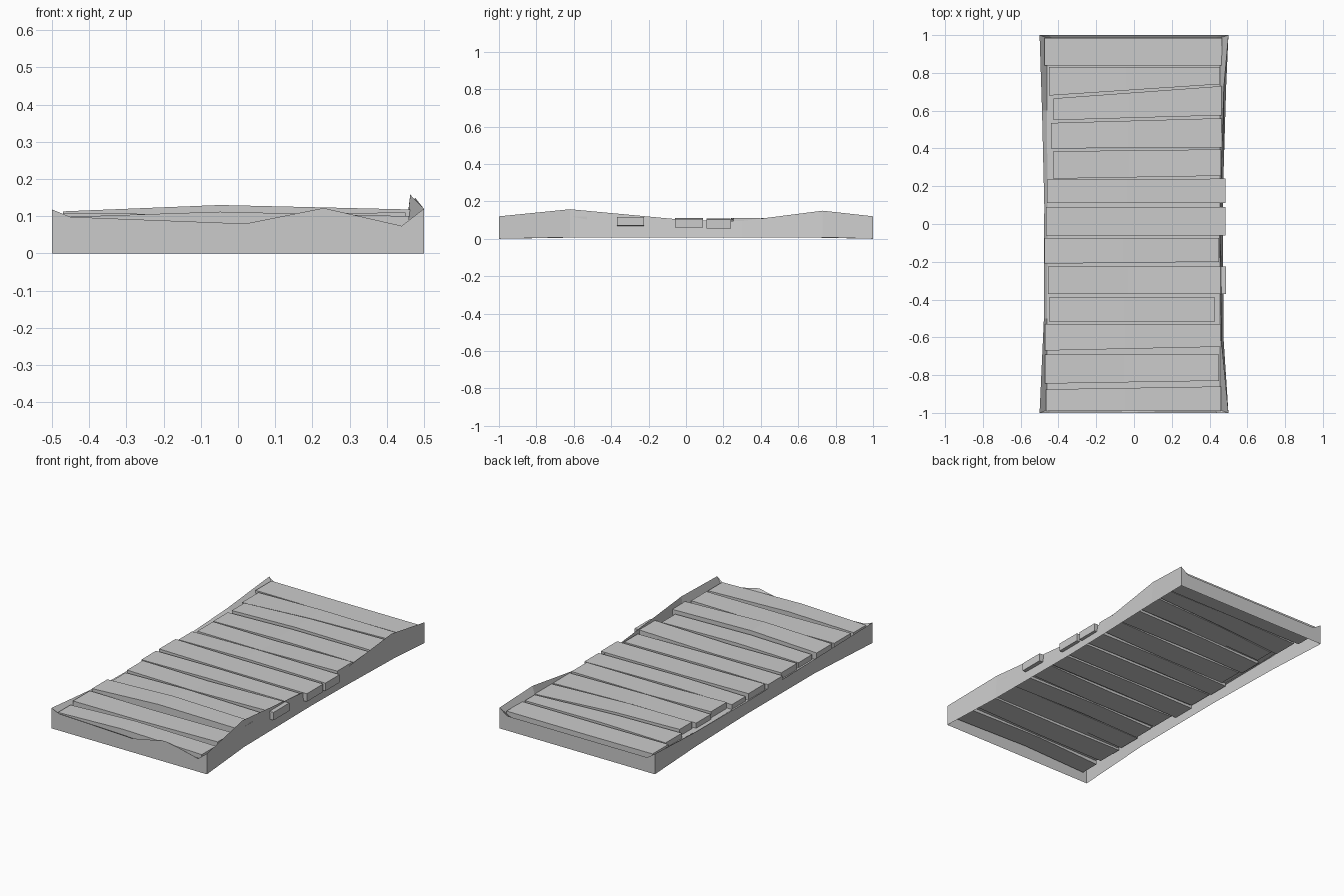
import bpy, bmesh


def make_object(name, bm):
    bmesh.ops.recalc_face_normals(bm, faces=bm.faces)
    mesh = bpy.data.meshes.new(name)
    bm.to_mesh(mesh)
    bm.free()
    obj = bpy.data.objects.new(name, mesh)
    bpy.context.collection.objects.link(obj)
    return obj


# Rim outline, counter-clockwise: x, y, height of the outer top edge
rim = [
    (-0.50, -1.0, .118), (-0.45, -1.0, .098), (0.02, -1.0, .080), (0.23, -1.0, .122), (0.44, -1.0, .074),
    (0.50, -1.0, .120), (0.475, -0.62, .158), (0.47, 0.0, .100), (0.475, 0.3, .095), (0.488, 0.73, .150),
    (0.50, 1.0, .120), (0.45, 1.0, .085), (-0.45, 1.0, .085),
    (-0.50, 1.0, .118), (-0.487, 0.6, .092), (-0.475, 0.1, .078), (-0.477, -0.5, .090),
]

# Open-bottomed frame: outer skirt, sloping rim and sunken deck
bm = bmesh.new()
bottom, top, inner = [], [], []
for x, y, z in rim:
    end = abs(y) == 1.0
    low = 0.0 if end else 0.008
    bottom.append(bm.verts.new((x, y, low)))
    top.append(bm.verts.new((x - (0.012 if x > 0.4 and not end else 0), y, z)))
    ix = max(-0.46, min(0.455, x * 0.965))
    inner.append(bm.verts.new((ix, max(-0.985, min(0.985, y)), 0.074)))
n = len(rim)
for a, b in ((bottom, top), (top, inner)):
    for i in range(n):
        j = (i + 1) % n
        bm.faces.new((a[i], a[j], b[j], b[i]))
deck = bm.faces.new(inner)
bmesh.ops.triangulate(bm, faces=[deck])
make_object("deck_frame", bm)


# Warped plank: y limits at each end, x limits, top heights left/middle/right
def plank(index, yl, yr, xs, tops, depth=0.046):
    bm = bmesh.new()
    rings = []
    for k, t in enumerate((0.0, 0.45, 1.0)):
        x = xs[0] + (xs[1] - xs[0]) * t
        y0 = yl[0] + (yr[0] - yl[0]) * t
        y1 = yl[1] + (yr[1] - yl[1]) * t
        z = tops[k]
        low = min(z - depth, 0.072)
        rings.append([bm.verts.new(p) for p in
                      ((x, y0, low), (x, y1, low), (x, y1, z), (x, y0, z))])
    for a, b in zip(rings, rings[1:]):
        for i in range(4):
            j = (i + 1) % 4
            bm.faces.new((a[i], a[j], b[j], b[i]))
    bm.faces.new(rings[0])
    bm.faces.new(rings[-1])
    make_object(f"plank_{index:02d}", bm)


planks = [
    ((-0.99, -0.875), (-0.99, -0.86), (-0.465, 0.46), (.098, .112, .100)),
    ((-0.845, -0.69), (-0.83, -0.69), (-0.47, 0.45), (.108, .105, .110)),
    ((-0.67, -0.53), (-0.65, -0.53), (-0.47, 0.466), (.113, .130, .118)),
    ((-0.515, -0.39), (-0.515, -0.39), (-0.45, 0.43), (.104, .113, .104)),
    ((-0.37, -0.225), (-0.37, -0.225), (-0.455, 0.488), (.110, .104, .116)),
    ((-0.21, -0.075), (-0.20, -0.075), (-0.475, 0.45), (.104, .108, .104)),
    ((-0.06, 0.09), (-0.06, 0.09), (-0.465, 0.485), (.112, .106, .105)),
    ((0.11, 0.235), (0.11, 0.24), (-0.46, 0.485), (.102, .108, .102)),
    ((0.24, 0.385), (0.255, 0.395), (-0.43, 0.46), (.110, .104, .110)),
    ((0.40, 0.535), (0.405, 0.56), (-0.44, 0.465), (.104, .110, .104)),
    ((0.55, 0.665), (0.575, 0.73), (-0.425, 0.462), (.113, .118, .106)),
    ((0.68, 0.83), (0.74, 0.83), (-0.45, 0.455), (.104, .112, .108)),
    ((0.84, 0.985), (0.84, 0.985), (-0.475, 0.465), (.106, .104, .104)),
]
for i, args in enumerate(planks, 1):
    plank(i, *args)
